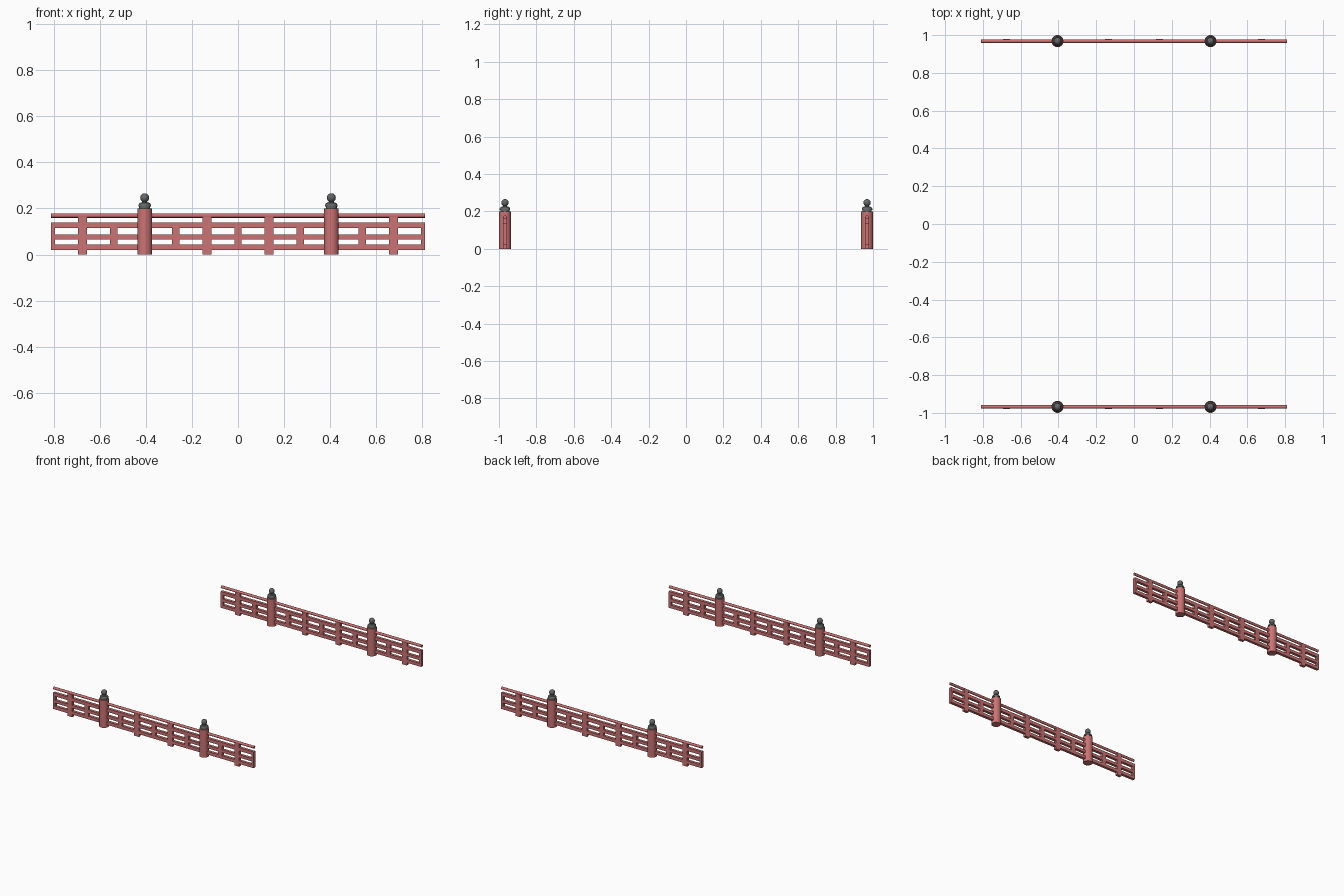
import bpy, bmesh, math

if "Cube" in bpy.data.objects:
    bpy.data.objects.remove(bpy.data.objects["Cube"])

def material(name, col):
    m = bpy.data.materials.new(name)
    m.diffuse_color = (*col, 1)
    m.use_nodes = True
    m.node_tree.nodes["Principled BSDF"].inputs["Base Color"].default_value = m.diffuse_color
    return m

RED = material("red_paint", (0.60, 0.17, 0.17))
IRON = material("dark_metal", (0.13, 0.14, 0.14))

def finish(name, bm, mat, smooth=False):
    bmesh.ops.recalc_face_normals(bm, faces=bm.faces)
    me = bpy.data.meshes.new(name)
    bm.to_mesh(me)
    bm.free()
    ob = bpy.data.objects.new(name, me)
    bpy.context.collection.objects.link(ob)
    me.materials.append(mat)
    if smooth:
        bpy.ops.object.select_all(action='DESELECT')
        ob.select_set(True)
        bpy.context.view_layer.objects.active = ob
        bpy.ops.object.shade_smooth_by_angle(angle=math.radians(35))
    return ob

def box(name, x0, x1, y, depth, z0, z1):
    bm = bmesh.new()
    bmesh.ops.create_cube(bm, size=1)
    for v in bm.verts:
        v.co.x = x0 if v.co.x < 0 else x1
        v.co.y = y + v.co.y * depth
        v.co.z = z0 if v.co.z < 0 else z1
    return finish(name, bm, RED)

def lathe(name, profile, x, y, mat, steps=32):
    # closed solid of revolution; profile starts and ends on the axis
    bm = bmesh.new()
    vs = [bm.verts.new((r, 0, z)) for r, z in profile]
    es = [bm.edges.new(p) for p in zip(vs, vs[1:])]
    bmesh.ops.spin(bm, geom=vs + es, cent=(0, 0, 0), axis=(0, 0, 1),
                   angle=math.tau, steps=steps)
    bmesh.ops.remove_doubles(bm, verts=bm.verts, dist=1e-5)
    bmesh.ops.translate(bm, verts=bm.verts, vec=(x, y, 0))
    return finish(name, bm, mat, True)

L, BAY = 0.811, 0.27
POST = [(0, 0), (0.032, 0), (0.032, 0.2), (0, 0.2)]
CAP = [(0, 0.199), (0.024, 0.199), (0.024, 0.208), (0.028, 0.208), (0.028, 0.215),
       (0.022, 0.224), (0.012, 0.226), (0.010, 0.232), (0, 0.232)]
BALL = [(0.0195 * math.sin(math.pi * i / 14) if 0 < i < 14 else 0,
         0.2465 - 0.0195 * math.cos(math.pi * i / 14)) for i in range(15)]

for side, y in (("front", -0.968), ("back", 0.968)):
    # horizontal beams
    for part, z0, z1 in (("lower", 0.02, 0.043), ("middle", 0.066, 0.087), ("upper", 0.115, 0.139)):
        box(f"{side}_{part}_beam", -L, L, y, 0.02, z0, z1)
    # round handrail
    bm = bmesh.new()
    bmesh.ops.create_cone(bm, cap_ends=True, segments=16, radius1=0.0095, radius2=0.0095, depth=2 * L)
    for v in bm.verts:
        v.co = (v.co.z, y + v.co.x, 0.169 + v.co.y)
    finish(f"{side}_handrail", bm, RED, True)
    # short struts, clipped at the rail ends
    for i in range(-3, 4):
        box(f"{side}_short_strut", max(i * BAY - 0.016, -L), min(i * BAY + 0.016, L), y, 0.0196, 0.03, 0.13)
    # tall struts from ground to handrail
    for x in (-2.5 * BAY, -0.5 * BAY, 0.5 * BAY, 2.5 * BAY):
        box(f"{side}_tall_strut", x - 0.019, x + 0.019, y, 0.0204, 0, 0.166)
    # main posts with metal caps and ball finials
    for x in (-1.5 * BAY, 1.5 * BAY):
        lathe(f"{side}_post", POST, x, y, RED)
        lathe(f"{side}_post_cap", CAP, x, y, IRON)
        lathe(f"{side}_finial_ball", BALL, x, y, IRON, 24)
